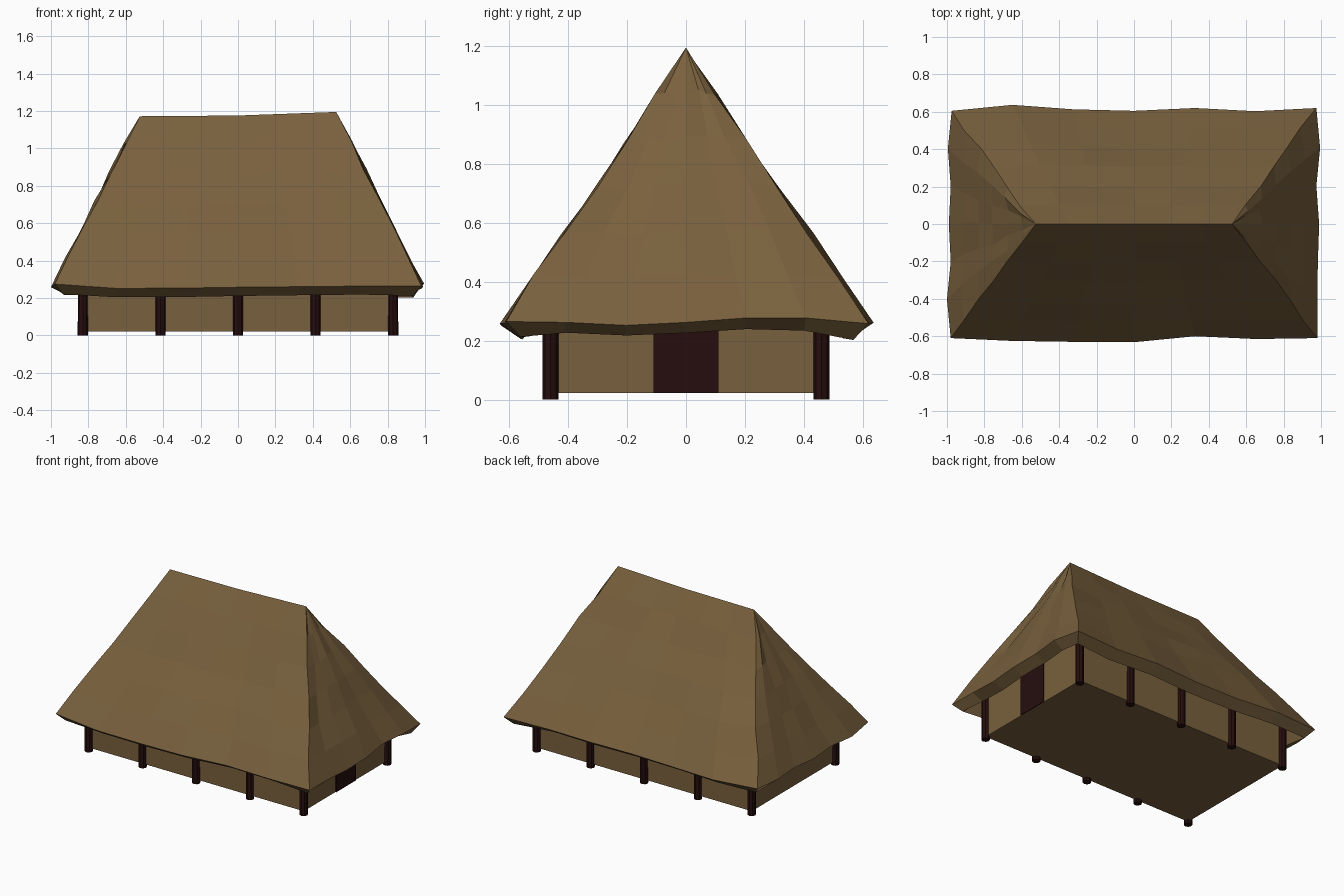
import bpy, bmesh, random
from mathutils import Vector

random.seed(4)
cube = bpy.data.objects.get("Cube")
if cube:
    bpy.data.objects.remove(cube, do_unlink=True)


def material(name, rgb):
    m = bpy.data.materials.new(name)
    m.use_nodes = True
    m.diffuse_color = (*rgb, 1)
    m.node_tree.nodes["Principled BSDF"].inputs["Base Color"].default_value = (*rgb, 1)
    return m


STRAW = material("straw brown", (0.19, 0.118, 0.047))
WOOD = material("dark red wood", (0.019, 0.004, 0.004))


def finish(bm, name, mat):
    bmesh.ops.recalc_face_normals(bm, faces=bm.faces)
    mesh = bpy.data.meshes.new(name)
    bm.to_mesh(mesh)
    bm.free()
    mesh.materials.append(mat)
    obj = bpy.data.objects.new(name, mesh)
    bpy.context.collection.objects.link(obj)
    return obj


def box(name, low, high, mat):
    bm = bmesh.new()
    bmesh.ops.create_cube(bm, size=1)
    for v in bm.verts:
        v.co = Vector([a + (b - a) * (c + 0.5) for a, b, c in zip(low, high, v.co)])
    return finish(bm, name, mat)


# Thatched hip roof: wobbly eave rings rising and closing onto the ridge
SEGS, ROWS = 6, 6
RIDGE = 0.525
EAVE_Z = 0.263
# Eave outlines, each listed anticlockwise seen from above
front = [-0.61, -0.625, -0.63, -0.632, -0.6, -0.615]
right = [0.98, 0.98, 0.983, 0.99, 0.975, 0.995]
back = [0.62, 0.603, 0.62, 0.605, 0.613, 0.637]
left = [-0.975, -0.995, -0.98, -0.99, -0.98, -1.0]
right_z = [0.265, 0.262, 0.252, 0.262, 0.277, 0.277]
front_z = [0.275, 0.252, 0.253, 0.258, 0.261, 0.264]
eave = []
for i in range(SEGS):
    t = 2 * i / SEGS - 1
    eave.append(Vector((0.98 * t, front[i], front_z[i])))
for i in range(SEGS):
    t = 2 * i / SEGS - 1
    eave.append(Vector((right[i], 0.61 * t, right_z[i])))
for i in range(SEGS):
    t = 1 - 2 * i / SEGS
    eave.append(Vector((0.975 * t, back[i], EAVE_Z + random.uniform(-0.01, 0.01))))
for i in range(SEGS):
    t = 1 - 2 * i / SEGS
    eave.append(Vector((left[i], 0.605 * t, EAVE_Z + random.uniform(-0.01, 0.01))))

bm = bmesh.new()
rings = []
for r in range(ROWS + 1):
    k = r / ROWS
    ring = []
    for i, p in enumerate(eave):
        side, step = divmod(i, SEGS)
        t = 2 * step / SEGS - 1
        rx = RIDGE * (t, 1, -t, -1)[side]
        top = Vector((rx, 0, 1.176 + 0.019 * max(rx, 0) / RIDGE - 0.004 * max(-rx, 0) / RIDGE))
        co = p.lerp(top, k)
        if 0 < r < ROWS:
            co += Vector([random.uniform(-0.009, 0.009) for _ in range(3)])
        ring.append(bm.verts.new(co))
    rings.append(ring)
n = len(eave)
for a, b in zip(rings, rings[1:]):
    for i in range(n):
        j = (i + 1) % n
        bm.faces.new((a[i], a[j], b[j], b[i]))
bmesh.ops.remove_doubles(bm, verts=bm.verts, dist=0.001)
roof = finish(bm, "thatched_roof", STRAW)
thick = roof.modifiers.new("thatch_thickness", "SOLIDIFY")
thick.thickness = 0.085
thick.offset = -1

# Walls with closed floor, and the end door
WX, WY, FLOOR = 0.83, 0.46, 0.022
box("walls", (-WX, -WY, FLOOR), (WX, WY, 0.34), STRAW)
box("door", (WX, -0.11, FLOOR), (WX + 0.006, 0.11, 0.33), WOOD)

# Rows of posts along both long walls
for side, y in (("front", -WY), ("back", WY)):
    for i in range(5):
        bm = bmesh.new()
        bmesh.ops.create_cone(bm, cap_ends=True, segments=8, radius1=0.027,
                              radius2=0.026, depth=0.34)
        bmesh.ops.translate(bm, verts=bm.verts, vec=(WX * (i - 2) / 2, y, 0.17))
        finish(bm, f"{side}_post_{i + 1}", WOOD)
